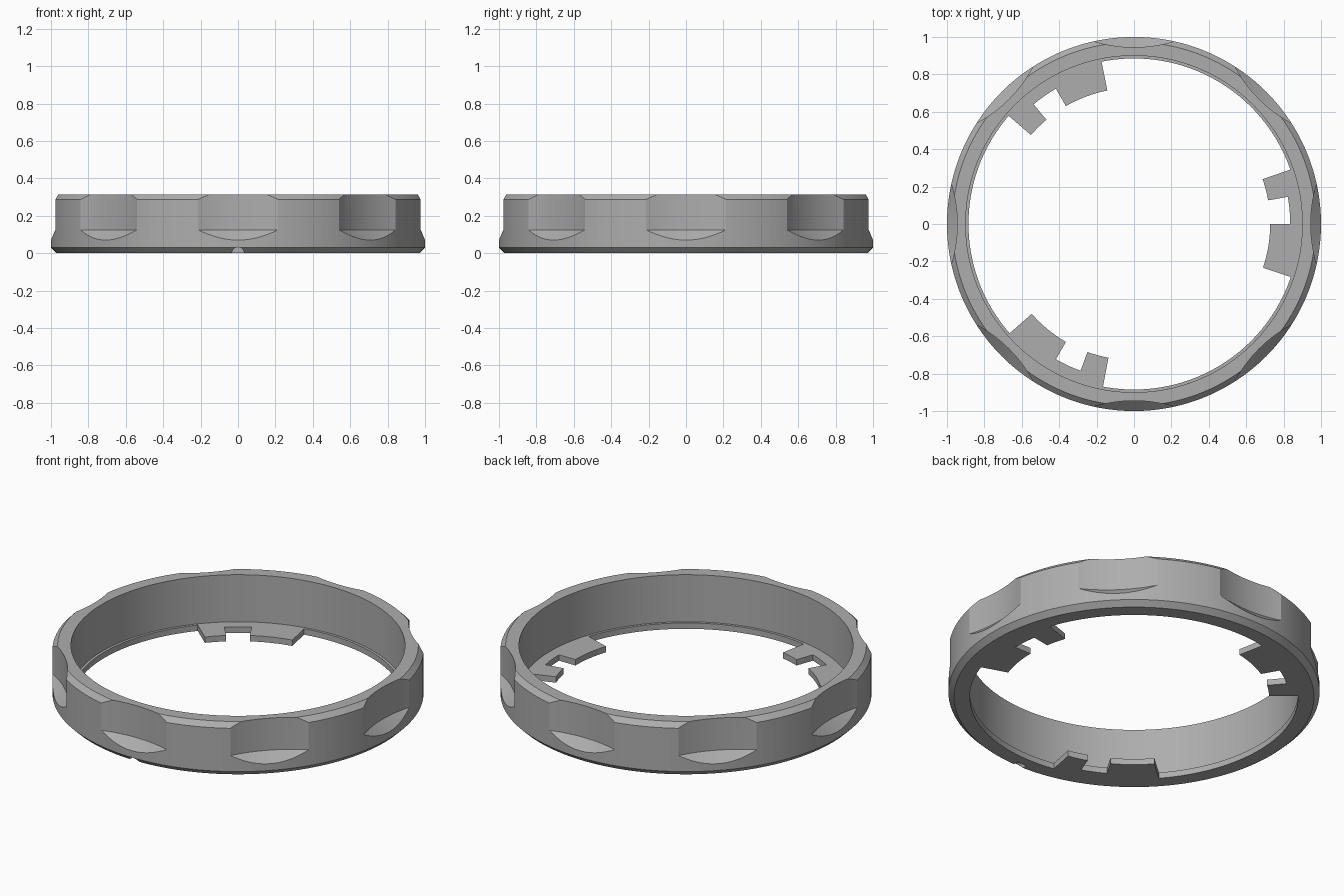
import bpy, bmesh
from math import cos, sin, radians, pi
from mathutils import Matrix

if "Cube" in bpy.data.objects:
    bpy.data.objects.remove(bpy.data.objects["Cube"], do_unlink=True)

grey = bpy.data.materials.new("mid_grey")
grey.use_nodes = True
colour = (0.42, 0.42, 0.42, 1)
grey.diffuse_color = colour
grey.node_tree.nodes["Principled BSDF"].inputs["Base Color"].default_value = colour

LIP_TOP = 0.035


def make_object(name, bm):
    bmesh.ops.recalc_face_normals(bm, faces=bm.faces)
    mesh = bpy.data.meshes.new(name)
    bm.to_mesh(mesh)
    bm.free()
    mesh.materials.append(grey)
    obj = bpy.data.objects.new(name, mesh)
    bpy.context.collection.objects.link(obj)
    return obj


def lathe(name, profile, sides):
    """Turn a closed (radius, height) profile around z."""
    bm = bmesh.new()
    rings = []
    for i in range(sides):
        a = 2 * pi * i / sides
        rings.append([bm.verts.new((r * cos(a), r * sin(a), z)) for r, z in profile])
    n = len(profile)
    for i in range(sides):
        p, q = rings[i], rings[(i + 1) % sides]
        for j in range(n):
            k = (j + 1) % n
            bm.faces.new((p[j], q[j], q[k], p[k]))
    return make_object(name, bm)


def cut(target, cutter):
    mod = target.modifiers.new("cut_" + cutter.name, "BOOLEAN")
    mod.operation = "DIFFERENCE"
    mod.solver = "EXACT"
    mod.object = cutter
    bpy.context.view_layer.objects.active = target
    bpy.ops.object.modifier_apply(modifier=mod.name)
    bpy.data.objects.remove(cutter, do_unlink=True)


# Ring body: chamfered outside, small lip at the bottom inside
ring = lathe("ring_body", [
    (0.97, 0), (1, 0.03), (1, 0.287), (0.972, 0.315),
    (0.9, 0.315), (0.9, LIP_TOP), (0.885, LIP_TOP), (0.885, 0)], 192)

# Eight finger scallops: upright cylinders with a sloped lower end
bm = bmesh.new()
for i in range(8):
    spin = Matrix.Rotation(i * pi / 4, 4, "Z")
    for r1, r2, low, high in ((0.738, 0.738, 0.125, 0.5), (0.538, 0.738, -0.075, 0.125)):
        # only the arc that faces the ring is needed
        loops = []
        for r, z in ((r1, low), (r2, high)):
            arc = [(1.683 - r * cos(t), r * sin(t), z)
                   for t in [radians(-24 + 2 * s) for s in range(25)]]
            loops.append([bm.verts.new(spin @ Matrix.Translation(p).translation) for p in arc])
        a, b = loops
        n = len(a)
        for s in range(n):
            k = (s + 1) % n
            bm.faces.new((a[s], a[k], b[k], b[s]))
        bm.faces.new(a)
        bm.faces.new(b)
bmesh.ops.remove_doubles(bm, verts=bm.verts, dist=0.0001)
# drop the shared inner faces between the two stacked sections
inner = [f for f in bm.faces if len(f.verts) > 4
         and all(abs(v.co.z - 0.125) < 0.001 for v in f.verts)]
bmesh.ops.delete(bm, geom=inner, context="FACES_ONLY")
cut(ring, make_object("scallop_cutter", bm))

# Small index notch at the front of the bottom edge
bm = bmesh.new()
bmesh.ops.create_cone(bm, cap_ends=True, segments=24, radius1=0.032, radius2=0.032, depth=0.1,
                      matrix=Matrix.Translation((0, -0.99, 0)) @ Matrix.Rotation(pi / 2, 4, "X"))
cut(ring, make_object("notch_cutter", bm))


def sector(bm, start, end, r_in, r_out=0.893):
    """Flat curved plate between two angles."""
    angles = [radians(start + (end - start) * s / 8) for s in range(9)]
    outline = [(r_in, a) for a in angles] + [(r_out, a) for a in reversed(angles)]
    low = [bm.verts.new((r * cos(a), r * sin(a), 0)) for r, a in outline]
    top = [bm.verts.new((r * cos(a), r * sin(a), LIP_TOP)) for r, a in outline]
    n = len(outline)
    bm.faces.new(low)
    bm.faces.new(top)
    for s in range(n):
        k = (s + 1) % n
        bm.faces.new((low[s], low[k], top[k], top[s]))


# Three groups of inward locking tabs: wide tab, shallow bridge, narrow tab
tabs = []
for g in range(3):
    bm = bmesh.new()
    for start, end, r_in in ((-18.7, 0, 0.728), (0, 10, 0.835), (10, 19.2, 0.728)):
        sector(bm, g * 120 + start, g * 120 + end, r_in)
    tabs.append(make_object("locking_tabs_%d" % (g + 1), bm))

# Smooth curved walls, keep the edges crisp
bpy.ops.object.select_all(action="DESELECT")
for obj in [ring] + tabs:
    obj.select_set(True)
bpy.context.view_layer.objects.active = ring
bpy.ops.object.shade_smooth_by_angle(angle=radians(20))
